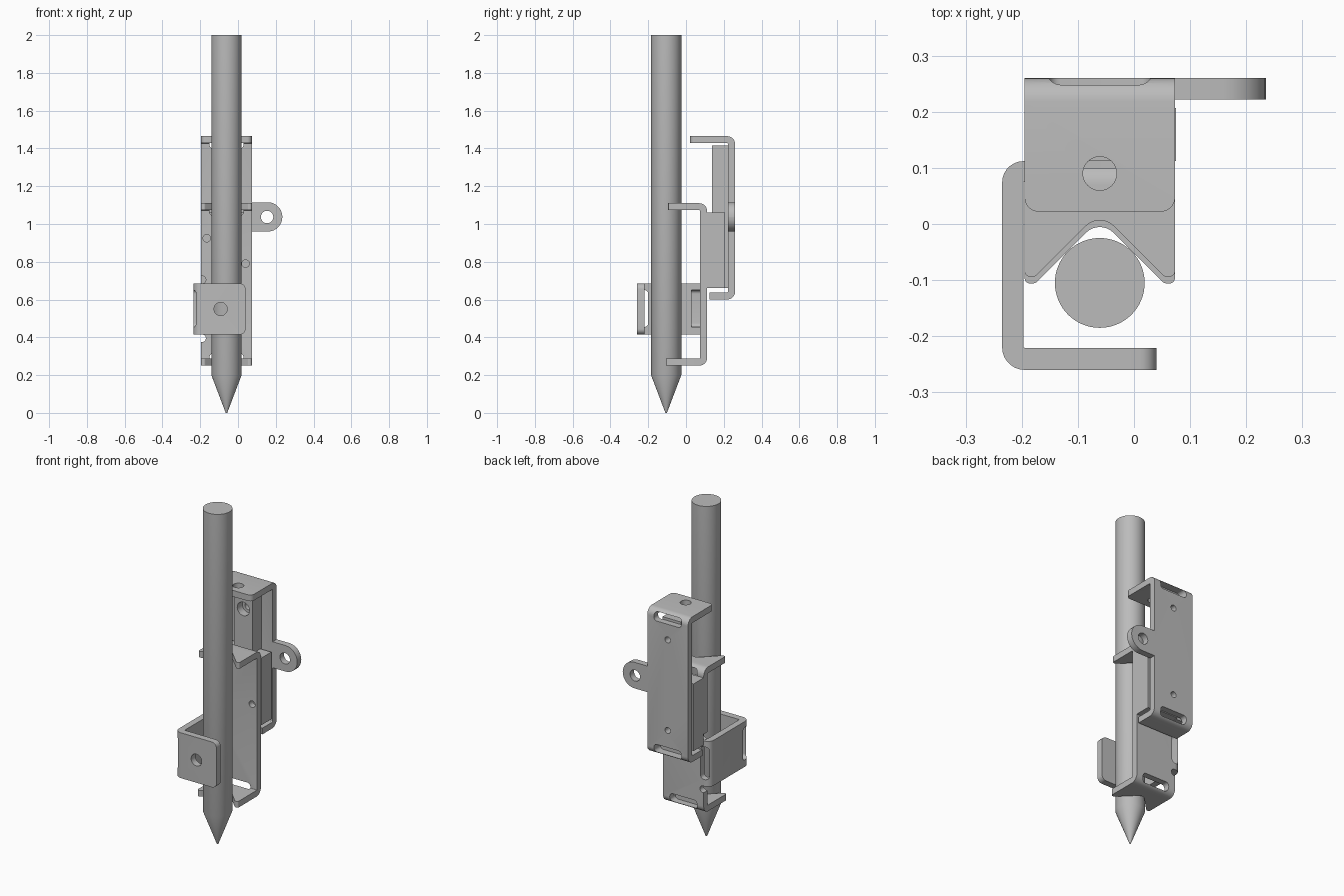
import bpy
import bmesh
import math
from mathutils import Vector

cube = bpy.data.objects.get("Cube")
if cube:
    bpy.data.objects.remove(cube, do_unlink=True)

grey = bpy.data.materials.new("plain_grey")
grey.use_nodes = True
COLOUR = (0.5, 0.5, 0.5, 1)
grey.diffuse_color = COLOUR
grey.node_tree.nodes["Principled BSDF"].inputs["Base Color"].default_value = COLOUR

MID = -0.061          # centre line of the assembly in x
LEFT, RIGHT = -0.195, 0.073
MAPS = {"x": lambda u, v, w: (w, u, v),
        "y": lambda u, v, w: (u, w, v),
        "z": lambda u, v, w: (u, v, w)}


def rounded(corners, steps=7):
    """Outline from (u, v[, radius]) corners with circular fillets."""
    out = []
    n = len(corners)
    for i, c in enumerate(corners):
        p = Vector(c[:2])
        r = c[2] if len(c) > 2 else 0
        if not r:
            out.append(p)
            continue
        a = (Vector(corners[i - 1][:2]) - p).normalized()
        b = (Vector(corners[(i + 1) % n][:2]) - p).normalized()
        half = a.angle(b) / 2
        centre = p + (a + b).normalized() * (r / math.sin(half))
        start = p + a * (r / math.tan(half)) - centre
        end = p + b * (r / math.tan(half)) - centre
        sweep = start.angle(end)
        for k in range(steps + 1):
            t = k / steps
            out.append(centre + (start * math.sin((1 - t) * sweep)
                                 + end * math.sin(t * sweep)) / math.sin(sweep))
    return out


def finish(name, bm):
    bmesh.ops.recalc_face_normals(bm, faces=bm.faces)
    mesh = bpy.data.meshes.new(name)
    bm.to_mesh(mesh)
    bm.free()
    mesh.materials.append(grey)
    ob = bpy.data.objects.new(name, mesh)
    bpy.context.collection.objects.link(ob)
    return ob


def prism(name, axis, lo, hi, corners):
    bm = bmesh.new()
    pts = rounded(corners)
    face = bm.faces.new([bm.verts.new(MAPS[axis](p.x, p.y, lo)) for p in pts])
    ext = bmesh.ops.extrude_face_region(bm, geom=[face])
    verts = [g for g in ext["geom"] if isinstance(g, bmesh.types.BMVert)]
    bmesh.ops.translate(bm, verts=verts, vec=MAPS[axis](0, 0, hi - lo))
    return finish(name, bm)


def plate(name, axis, lo, hi, u0, u1, v0, v1, r=0):
    return prism(name, axis, lo, hi, [(u0, v0, r), (u1, v0, r), (u1, v1, r), (u0, v1, r)])


def disc(axis, lo, hi, u, v, r):
    steps = [2 * math.pi * k / 32 for k in range(32)]
    return prism("cutter", axis, lo, hi,
                 [(u + r * math.cos(t), v + r * math.sin(t)) for t in steps])


def apply_boolean(ob, cutter, operation="DIFFERENCE"):
    cutter.hide_render = True
    mod = ob.modifiers.new("cut", "BOOLEAN")
    mod.operation = operation
    mod.solver = "EXACT"
    mod.object = cutter
    graph = bpy.context.evaluated_depsgraph_get()
    mesh = bpy.data.meshes.new_from_object(ob.evaluated_get(graph))
    ob.modifiers.clear()
    ob.data = mesh
    bpy.data.objects.remove(cutter, do_unlink=True)


def bend_slot(ob, z0, z1, y0, y1):
    apply_boolean(ob, plate("cutter", "y", y0, y1, MID - 0.09, MID + 0.09, z0, z1, 0.02))


# Pen: barrel and pointed tip
bm = bmesh.new()
ring = [(0.004, 0), (0.08, 0.2), (0.08, 2)]
loops = [[bm.verts.new((MID + r * math.cos(a), -0.105 + r * math.sin(a), z))
          for a in (2 * math.pi * k / 64 for k in range(64))] for r, z in ring]
for low, high in zip(loops, loops[1:]):
    for k in range(64):
        j = (k + 1) % 64
        bm.faces.new((low[k], low[j], high[j], high[k]))
bm.faces.new(loops[0])
bm.faces.new(loops[-1])
finish("pen", bm)

# Rear bracket: folded channel with long top flange
rear = prism("rear_bracket", "x", LEFT, RIGHT, [
    (0.022, 1.465), (0.26, 1.465, 0.042), (0.26, 0.6, 0.042), (0.125, 0.6),
    (0.125, 0.637), (0.222, 0.637, 0.005), (0.222, 1.428, 0.005), (0.022, 1.428)])
apply_boolean(rear, plate("cutter", "z", 0.5, 1.6, LEFT, RIGHT, 0.022, 0.4, 0.025),
              "INTERSECT")
apply_boolean(rear, disc("z", 1.4, 1.5, MID, 0.09, 0.03))
for z in (0.767, 1.307):
    apply_boolean(rear, disc("y", 0.2, 0.3, MID, z, 0.018))
bend_slot(rear, 1.4, 1.452, 0.2, 0.3)
bend_slot(rear, 0.613, 0.665, 0.2, 0.3)

# Side ear with eyelet
ear = prism("side_ear", "y", 0.222, 0.26, [
    (RIGHT, 0.96), (0.235, 0.96, 0.077), (0.235, 1.115, 0.077), (RIGHT, 1.115)])
apply_boolean(ear, disc("y", 0.2, 0.3, 0.154, 1.037, 0.033))

# Linear rail with counterbored holes, and its carriage
rail = plate("slide_rail", "z", 0.66, 1.415, MID - 0.06, MID + 0.06, 0.137, 0.222)
for z in (0.767, 1.037, 1.307):
    apply_boolean(rail, disc("y", 0.12, 0.185, MID, z, 0.04))
    apply_boolean(rail, disc("y", 0.15, 0.25, MID, z, 0.023))
carriage = plate("slide_carriage", "z", 0.66, 1.06, LEFT, RIGHT + 0.002, 0.112, 0.207)
apply_boolean(carriage, plate("cutter", "z", 0.6, 1.2, MID - 0.063, MID + 0.063, 0.135, 0.3))

# Front bracket: plate with both bends
front = prism("front_bracket", "x", LEFT, RIGHT, [
    (0.05, 1.11), (0.112, 1.11, 0.042), (0.112, 0.25, 0.042), (0.05, 0.25),
    (0.05, 0.287), (0.075, 0.287, 0.004), (0.075, 1.073, 0.004), (0.05, 1.073)])
for x, z in ((-0.165, 0.925), (0.04, 0.79), (-0.19, 0.705), (-0.19, 0.395)):
    apply_boolean(front, disc("y", 0.05, 0.15, x, z, 0.02))
bend_slot(front, 1.045, 1.097, 0.06, 0.2)
bend_slot(front, 0.263, 0.315, 0.06, 0.2)

# V-notched yokes that cradle the pen
for name, z, y in (("upper_yoke", 1.073, -0.094), ("lower_yoke", 0.25, -0.106)):
    prism(name, "z", z, z + 0.037, [
        (LEFT, 0.05), (LEFT, y, 0.01), (MID - 0.115, y, 0.012), (MID, y + 0.115, 0.035),
        (MID + 0.115, y, 0.012), (RIGHT, y, 0.01), (RIGHT, 0.05)])

# Clip arm wrapping round the pen to a clamp face
clip = prism("clip_arm", "z", 0.415, 0.685, [
    (LEFT, 0.112), (-0.235, 0.112, 0.038), (-0.235, -0.26, 0.04), (0.04, -0.26),
    (0.04, -0.221), (-0.197, -0.221, 0.004), (-0.197, 0.075), (LEFT, 0.075)])
apply_boolean(clip, prism("cutter", "y", -0.4, 0.4, [
    (-0.3, 0.415), (0.04, 0.415, 0.03), (0.04, 0.685, 0.03), (-0.3, 0.685)]), "INTERSECT")
apply_boolean(clip, disc("y", -0.3, -0.2, -0.092, 0.55, 0.035))
apply_boolean(clip, plate("cutter", "x", -0.3, -0.18, -0.25, -0.2, 0.455, 0.65, 0.02))
for part in (clip, front):
    apply_boolean(part, plate("cutter", "y", 0.03, 0.2, -0.225, -0.175, 0.455, 0.65, 0.02))

# Smooth curved faces, keep folds crisp
for ob in bpy.context.scene.objects:
    ob.select_set(ob.type == "MESH")
bpy.context.view_layer.objects.active = rear
bpy.ops.object.shade_smooth_by_angle(angle=math.radians(30))
